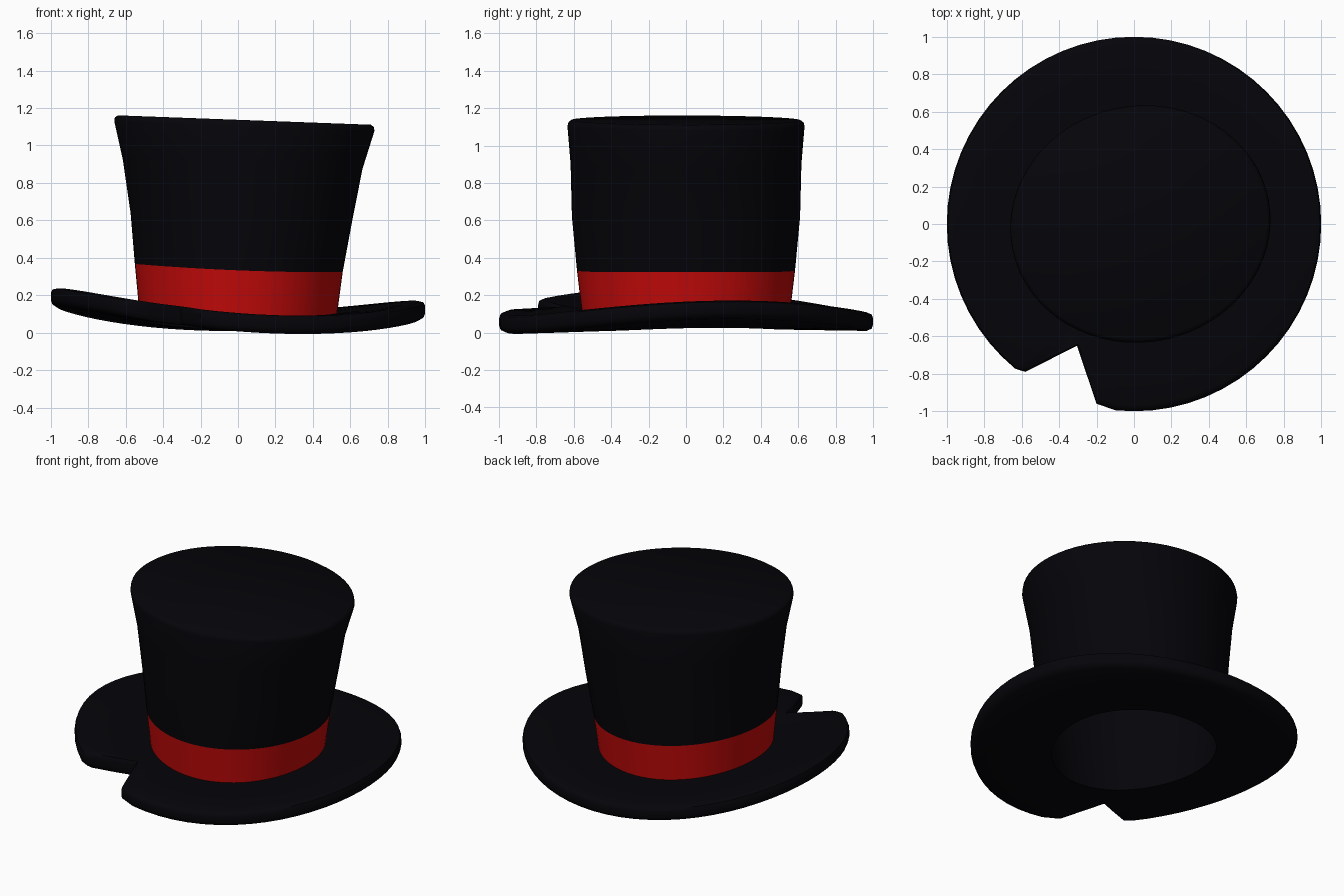
import bpy, bmesh, math

if "Cube" in bpy.data.objects:
    bpy.data.objects.remove(bpy.data.objects["Cube"])

N = 64
ANG = [2 * math.pi * i / N for i in range(N)]


def material(name, rgb):
    m = bpy.data.materials.new(name)
    m.diffuse_color = (*rgb, 1)
    m.use_nodes = True
    m.node_tree.nodes["Principled BSDF"].inputs["Base Color"].default_value = m.diffuse_color
    return m


black = material("black_felt", (0.0015, 0.0015, 0.003))
red = material("red_ribbon", (0.56, 0.003, 0.003))


def brim_z(x, y):
    # warped top surface of the brim
    return 0.12 - 0.035 * x + 0.085 * x * x + 0.001 * y - 0.015 * y * y + 0.045 * x * y


def ellipse(rx, ry, cx, height, skew=0.0):
    # ring of points, stretched along one diagonal by skew
    pts = []
    for a in ANG:
        k = 1 + skew * math.sin(2 * a)
        x, y = cx + k * rx * math.cos(a), k * ry * math.sin(a)
        pts.append((x, y, height(x, y)))
    return pts


def tilted(z, slope=-0.037, curve=0.0):
    return lambda x, y: z + slope * x + curve * x * x


def loft(name, rings, mat, cap=False):
    bm = bmesh.new()
    loops = [[bm.verts.new(p) for p in r] for r in rings]
    for a, b in zip(loops, loops[1:]):
        for i in range(N):
            j = (i + 1) % N
            bm.faces.new((a[i], a[j], b[j], b[i]))
    if cap:
        bm.faces.new(loops[-1])
    me = bpy.data.meshes.new(name)
    bm.to_mesh(me)
    bm.free()
    me.materials.append(mat)
    ob = bpy.data.objects.new(name, me)
    bpy.context.collection.objects.link(ob)
    bpy.ops.object.select_all(action='DESELECT')
    ob.select_set(True)
    bpy.context.view_layer.objects.active = ob
    bpy.ops.object.shade_smooth_by_angle(angle=math.radians(50))
    return ob


# Brim outline with the torn notch at the front left
outline = [(math.cos(a), math.sin(a)) for a in ANG]
notch = [(-0.58, -0.79), (-0.305, -0.65), (-0.20, -0.96)]
for k, p in enumerate(notch):
    outline[42 + 2 * k] = p
for k in (43, 45):
    (ax, ay), (bx, by) = outline[k - 1], outline[k + 1]
    outline[k] = ((ax + bx) / 2, (ay + by) / 2)


def brim_ring(t, drop, rx, ry):
    pts = []
    for a, (ox, oy) in zip(ANG, outline):
        x = (1 - t) * rx * math.cos(a) + t * ox
        y = (1 - t) * ry * math.sin(a) + t * oy
        pts.append((x, y, brim_z(x, y) - drop))
    return pts


OUT, HOLE = (0.53, 0.555), (0.495, 0.515)
FOOT = brim_ring(0, 0.02, *OUT)

# Brim: underside, rounded rim, slightly cupped upper side
loft("brim", [brim_ring(0, 0.10, *HOLE), brim_ring(0.5, 0.10, *HOLE),
              brim_ring(0.93, 0.098, *HOLE), brim_ring(0.985, 0.085, *HOLE),
              brim_ring(1, 0.065, *HOLE), brim_ring(1, 0.03, *OUT),
              brim_ring(0.985, 0.01, *OUT), brim_ring(0.93, 0, *OUT),
              brim_ring(0.5, 0.008, *OUT), FOOT], black)

# Ribbon band around the foot of the crown
band_top = ellipse(0.555, 0.583, 0.004, tilted(0.333, -0.04, 0.04))
loft("hat_band", [FOOT, band_top], red)


def wall(inset):
    # flared, leaning crown wall
    return [ellipse(0.592 - inset, 0.61 - inset, 0.018, tilted(0.62), 0.006),
            ellipse(0.640 - inset, 0.617 - inset, 0.025, tilted(0.90), 0.012)]


# Crown with a softened top edge
loft("crown", [band_top] + wall(0) + [
    ellipse(0.695, 0.634, 0.034, tilted(1.105), 0.018),
    ellipse(0.692, 0.629, 0.034, tilted(1.125), 0.018),
    ellipse(0.675, 0.612, 0.034, tilted(1.137), 0.018)], black, cap=True)

# Lining: hollow inside of the crown, facing inward
lining = loft("lining", [brim_ring(0, 0.10, *HOLE),
                         ellipse(0.54, 0.568, 0.004, tilted(0.333))] + wall(0.015) + [
    ellipse(0.672, 0.61, 0.034, tilted(1.12), 0.018)], black, cap=True)
lining.data.flip_normals()
